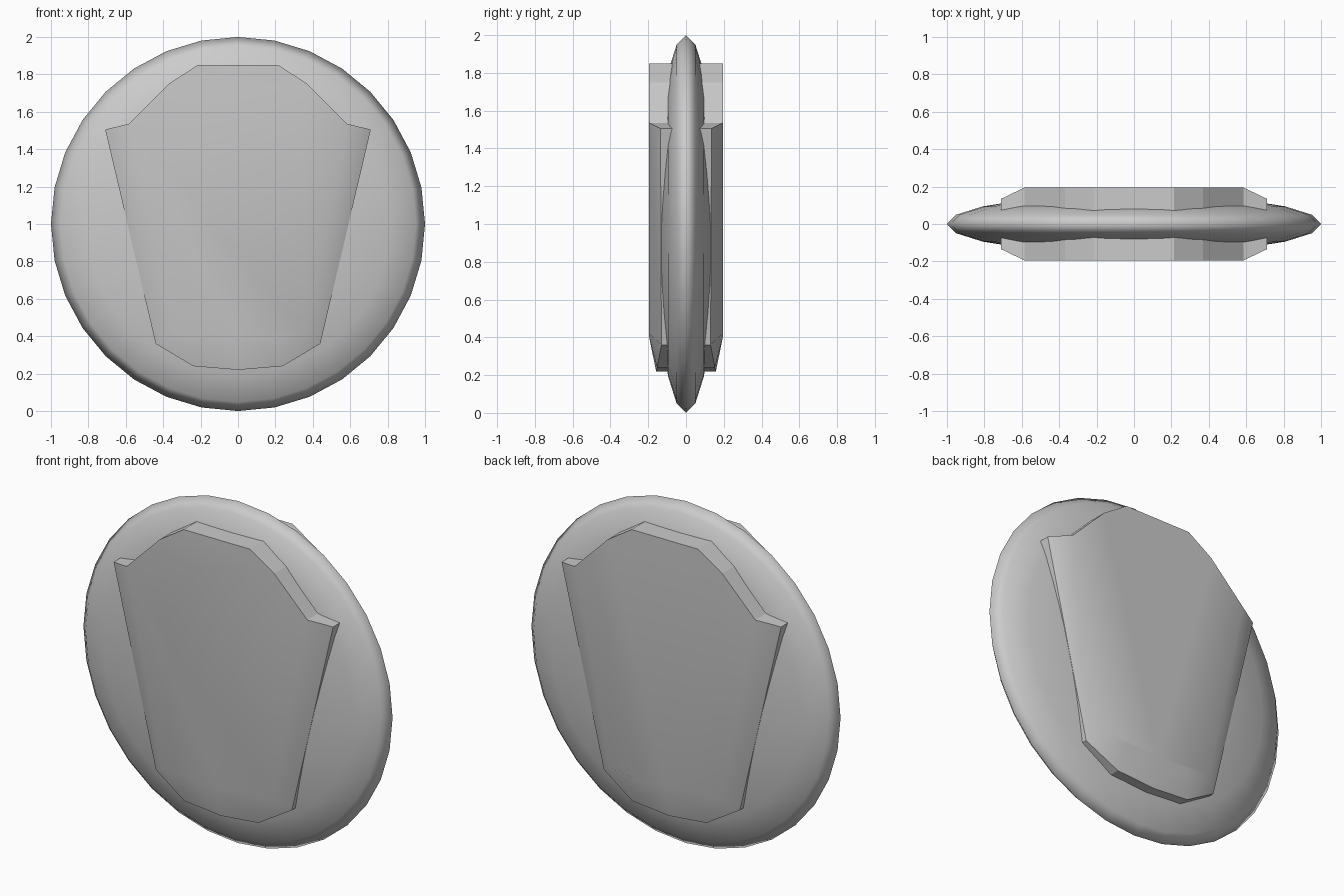
import bpy, bmesh, math

if "Cube" in bpy.data.objects:
    bpy.data.objects.remove(bpy.data.objects["Cube"])

# Flattened disc: sphere with its poles along y
bpy.ops.mesh.primitive_uv_sphere_add(segments=32, ring_count=10, radius=1)
disc = bpy.context.object
disc.name = "disc"
disc.rotation_euler = (math.pi / 2, 0, 0)
disc.scale = (1, 1, 0.16)
disc.location = (0, 0, 1)
bpy.ops.object.transform_apply(location=True, rotation=True, scale=True)
bpy.ops.object.shade_smooth()

# Shield plate: right half of the rim, top to bottom (x, z, half thickness)
half_rim = [(0.215, 1.85, 0.195), (0.37, 1.75, 0.195), (0.585, 1.535, 0.195),
            (0.71, 1.505, 0.135), (0.44, 0.36, 0.13), (0.24, 0.24, 0.153),
            (0, 0.22, 0.158)]
# Flat inner face corners beside the sloped side and bottom edges
half_inner = [(0.36, 0.42, 0.195), (0.20, 0.40, 0.195), (0, 0.40, 0.195)]


def mirrored(half):
    return half + [(-x, z, t) for x, z, t in reversed(half[:-1])]


rim_pts, inner_pts = mirrored(half_rim), mirrored(half_inner)
bm = bmesh.new()
rims = []
for side in (-1, 1):
    rim = [bm.verts.new((x, side * t, z)) for x, z, t in rim_pts]
    inn = [bm.verts.new((x, side * t, z)) for x, z, t in inner_pts]
    rims.append(rim)
    faces = [rim[0:3] + inn + rim[10:13]]                   # flat face
    faces += [[rim[2], rim[3], rim[4], inn[0]],             # sloped sides
              [rim[10], rim[9], rim[8], inn[4]]]
    faces += [[rim[4 + i], rim[5 + i], inn[i + 1], inn[i]]  # sloped bottom
              for i in range(4)]
    for f in faces:
        bm.faces.new(f).smooth = True

# Flat walls joining the front and back rims through the disc
n = len(rim_pts)
for i in range(n):
    j = (i + 1) % n
    bm.faces.new((rims[0][i], rims[0][j], rims[1][j], rims[1][i]))
bmesh.ops.recalc_face_normals(bm, faces=bm.faces[:])

mesh = bpy.data.meshes.new("shield_plate")
bm.to_mesh(mesh)
bm.free()
plate = bpy.data.objects.new("shield_plate", mesh)
bpy.context.collection.objects.link(plate)
